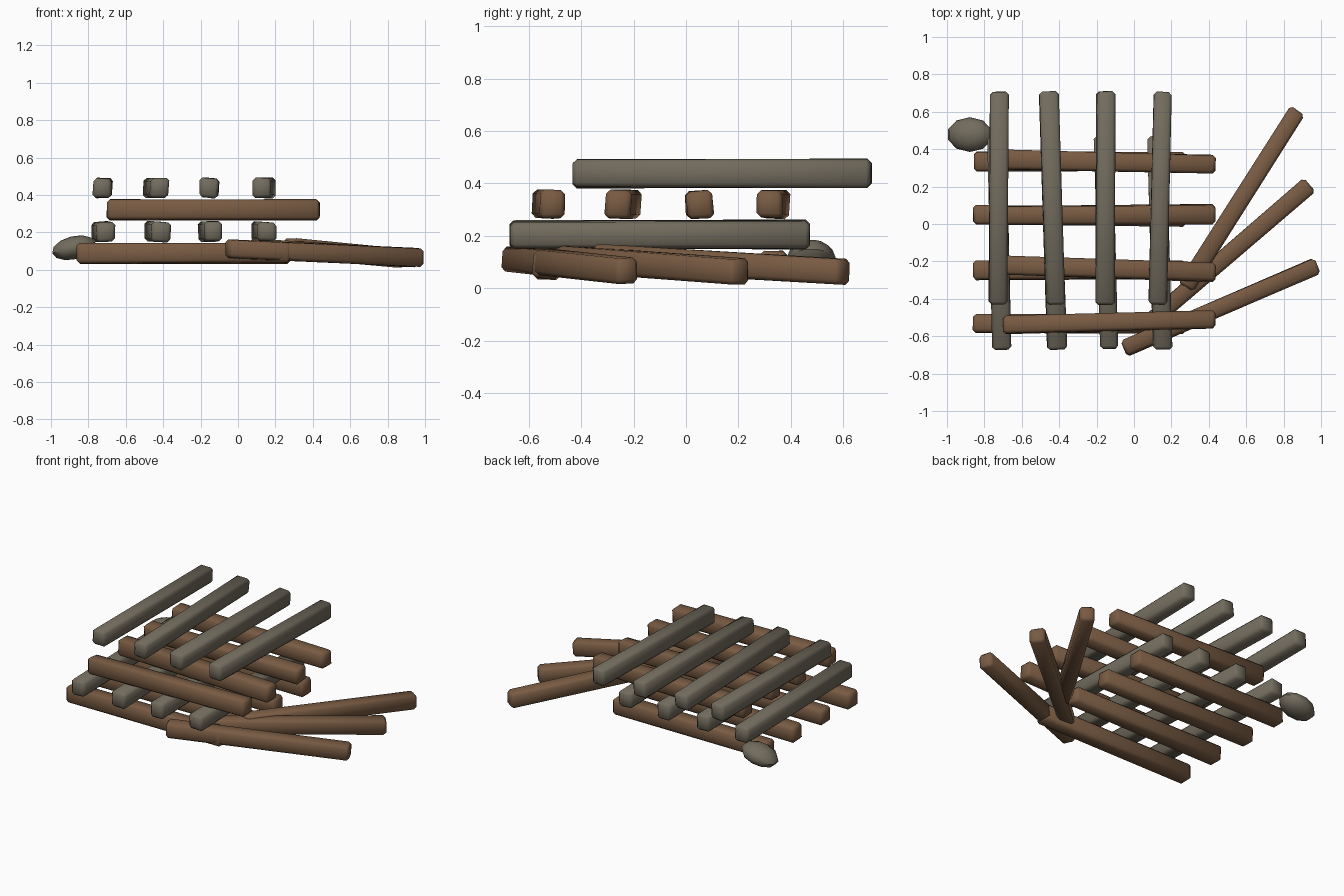
import bpy, bmesh, math, random
from mathutils import Vector, Matrix

random.seed(4)
cube = bpy.data.objects.get("Cube")
if cube:
    bpy.data.objects.remove(cube, do_unlink=True)


def material(name, rgb):
    m = bpy.data.materials.new(name)
    m.use_nodes = True
    m.diffuse_color = (*rgb, 1)
    m.node_tree.nodes["Principled BSDF"].inputs["Base Color"].default_value = (*rgb, 1)
    return m


brown = material("brown wood", (0.19, 0.105, 0.056))
grey = material("weathered grey", (0.17, 0.15, 0.112))


def finish(bm, name, mat, angle):
    mesh = bpy.data.meshes.new(name)
    bm.to_mesh(mesh)
    bm.free()
    mesh.materials.append(mat)
    ob = bpy.data.objects.new(name, mesh)
    bpy.context.collection.objects.link(ob)
    bpy.ops.object.select_all(action='DESELECT')
    ob.select_set(True)
    bpy.context.view_layer.objects.active = ob
    bpy.ops.object.shade_smooth_by_angle(angle=math.radians(angle))


def beam(name, mat, start, end, width=0.1, height=0.106, roll=0):
    """Chamfered, slightly uneven timber running from start to end."""
    a, b = Vector(start), Vector(end)
    along = (b - a).normalized()
    side = Vector((0, 0, 1)).cross(along).normalized()
    up = along.cross(side)
    frame = Matrix((along, side, up)).transposed().to_4x4()
    bm = bmesh.new()
    bmesh.ops.create_cube(bm, size=1)
    for v in bm.verts:
        v.co = Vector((v.co.x * (b - a).length, v.co.y * width, v.co.z * height))
        v.co += Vector([random.uniform(-0.004, 0.004) for _ in range(3)])
    bmesh.ops.bevel(bm, geom=bm.edges[:], offset=0.016, segments=1,
                    affect='EDGES', clamp_overlap=True)
    spin = Matrix.Rotation(math.radians(roll), 4, 'X')
    bm.transform(Matrix.Translation((a + b) / 2) @ frame @ spin)
    finish(bm, name, mat, 50)


# Crossed layers: each pair gives the offsets of a beam's two ends
layers = [
    ("bottom_brown_beam", 'X', -0.86, 0.28, 0.088,
     [(-0.53, -0.535), (-0.25, -0.245), (0.05, 0.035), (0.335, 0.335)]),
    ("lower_grey_beam", 'Y', -0.67, 0.47, 0.204,
     [(-0.707, -0.735), (-0.41, -0.45), (-0.133, -0.165), (0.155, 0.12)]),
    ("upper_brown_beam", 'X', -0.70, 0.435, 0.32,
     [(-0.54, -0.51), (-0.22, -0.257), (0.045, 0.053), (0.345, 0.318)]),
    ("top_grey_beam", 'Y', -0.43, 0.708, 0.437,
     [(-0.725, -0.72), (-0.42, -0.455), (-0.157, -0.15), (0.125, 0.155)]),
]
for name, axis, lo, hi, z, rows in layers:
    for i, (p, q) in enumerate(rows):
        if axis == 'X':
            start, end, mat = (lo, p, z), (hi, q, z), brown
        else:
            start, end, mat = (p, lo, z), (q, hi, z), grey
        beam(f"{name}_{i + 1}", mat, start, end, roll=random.uniform(-4, 4))

# Loose beams fanned out beside the stack
for i, (start, end) in enumerate([
        ((0.275, -0.34, 0.118), (0.875, 0.605, 0.063)),
        ((0.08, -0.53, 0.115), (0.94, 0.21, 0.062)),
        ((-0.055, -0.665, 0.112), (0.98, -0.225, 0.066))]):
    beam(f"fallen_beam_{i + 1}", brown, start, end, width=0.092, height=0.1)

# Faceted stone at the back corner
bm = bmesh.new()
bmesh.ops.create_uvsphere(bm, u_segments=10, v_segments=6, radius=1)
bm.transform(Matrix.Translation((-0.878, 0.478, 0.118))
             @ Matrix.Rotation(math.radians(-14), 4, 'Y')
             @ Matrix.Diagonal((0.125, 0.093, 0.062, 1)))
finish(bm, "corner_stone", grey, 45)
